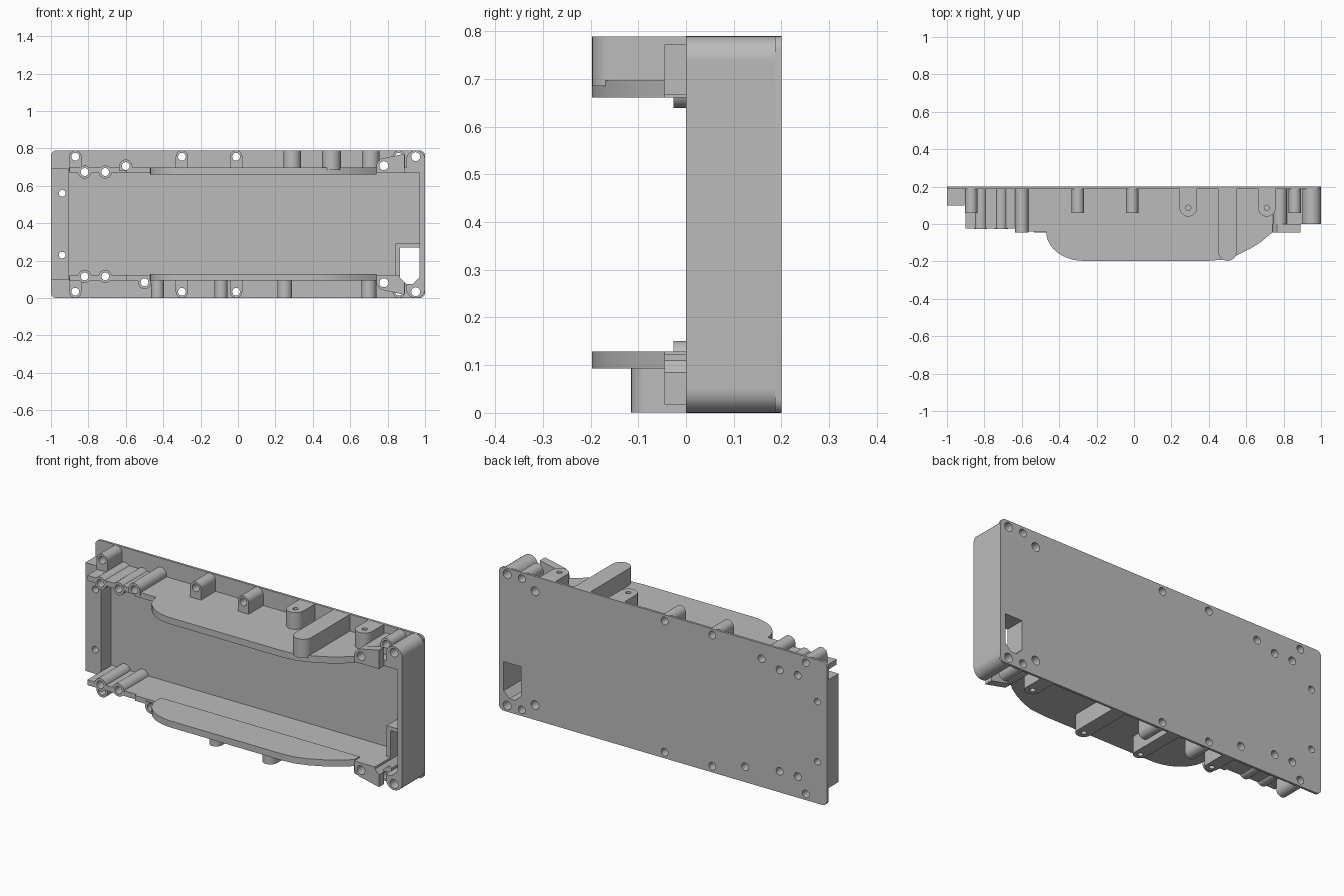
import bpy, bmesh, math

if "Cube" in bpy.data.objects:
    bpy.data.objects.remove(bpy.data.objects["Cube"])

H = 0.79          # overall height
FLOOR = 0.187     # front face of the back plate
BACK = 0.2

grey = bpy.data.materials.new("plain grey")
grey.use_nodes = True
grey.diffuse_color = (0.5, 0.5, 0.5, 1)
grey.node_tree.nodes["Principled BSDF"].inputs["Base Color"].default_value = (0.5, 0.5, 0.5, 1)

parts = []


def add_prism(bm, pts, lo, hi, axis):
    """Extrude an outline along y (outline in x, z) or z (outline in x, y)."""
    def place(p, t):
        return (p[0], t, p[1]) if axis == "y" else (p[0], p[1], t)
    a = [bm.verts.new(place(p, lo)) for p in pts]
    b = [bm.verts.new(place(p, hi)) for p in pts]
    bm.faces.new(a)
    bm.faces.new(b[::-1])
    for i in range(len(pts)):
        j = (i + 1) % len(pts)
        bm.faces.new((a[i], b[i], b[j], a[j]))


def finish(name, bm):
    bmesh.ops.recalc_face_normals(bm, faces=bm.faces)
    mesh = bpy.data.meshes.new(name)
    bm.to_mesh(mesh)
    bm.free()
    ob = bpy.data.objects.new(name, mesh)
    bpy.context.collection.objects.link(ob)
    mesh.materials.append(grey)
    return ob


def prism(name, pts, lo, hi, axis="y"):
    bm = bmesh.new()
    add_prism(bm, pts, min(lo, hi), max(lo, hi), axis)
    parts.append(finish(name, bm))


def box(x0, x1, v0, v1):
    return [(x0, v0), (x1, v0), (x1, v1), (x0, v1)]


def circle(x, v, r, n=24):
    return [(x + r * math.cos(i * math.tau / n), v + r * math.sin(i * math.tau / n)) for i in range(n)]


def tongue(x, v, r, end):
    """Half-round tip at (x, v) with straight sides running to end."""
    s = 1 if v > end else -1
    arc = [(x + r * math.cos(i * math.pi / 14), v + s * r * math.sin(i * math.pi / 14)) for i in range(15)]
    return arc + [(x - r, end), (x + r, end)]


def rounded(x0, x1, z0, z1, r, n=6):
    pts = []
    corners = [(x1 - r, z1 - r), (x0 + r, z1 - r), (x0 + r, z0 + r), (x1 - r, z0 + r)]
    for q, (cx, cz) in enumerate(corners):
        for i in range(n + 1):
            a = (q + i / n) * math.pi / 2
            pts.append((cx + r * math.cos(a), cz + r * math.sin(a)))
    return pts


cuts = bmesh.new()


def hole(x, z, r=0.021, front=-0.3):
    add_prism(cuts, circle(x, z, r, 20), front, 0.3, "y")


# Back plate and end walls
prism("back_plate", rounded(-1, 1, 0, H, 0.03), FLOOR, BACK)
prism("left_end_wall", box(0.97, 1, 0.05, H - 0.05), 0, FLOOR + 0.003)
prism("right_end_step", box(-1, -0.905, 0.097, H - 0.097), 0.1, FLOOR + 0.003)
for z in (0.23, 0.56):
    hole(-0.94, z, 0.018)

# Bulging outline of the long walls
bulge = [(-0.27 - 0.2 * math.cos(i * math.pi / 20), -0.04 - 0.157 * math.sin(i * math.pi / 20)) for i in range(11)]
bulge += [(0.4, -0.197), (0.48, -0.19), (0.55, -0.167), (0.62, -0.133), (0.68, -0.095), (0.74, -0.045)]
wall = [(-0.9, FLOOR + 0.003), (-0.9, -0.025), (-0.6, -0.025), (-0.6, -0.04)] + bulge
wall += [(0.89, -0.045), (0.89, 0), (0.98, 0), (0.98, FLOOR + 0.003)]
lip = bulge + [(0.74, 0), (-0.47, 0)]

for side in ("upper", "lower"):
    top = side == "upper"

    def m(z):
        return z if top else H - z

    prism(side + "_long_wall", wall, m(0.668), m(0.697), "z")
    prism(side + "_wall_lip", lip, m(0.661), m(0.6965), "z")

    # Screw bosses standing on the plate outside the wall
    for x in (-0.87, -0.3, -0.01, 0.86):
        prism(side + "_screw_boss", tongue(x, m(0.756), 0.033, m(0.68)), 0.06, FLOOR + 0.003)
        hole(x, m(0.756), front=0.02 if x > 0.5 else -0.3)

    # Round bosses grouped at the right end
    for x in (-0.82, -0.71):
        prism(side + "_wall_boss", circle(x, m(0.674), 0.035), -0.026, FLOOR + 0.003)
        hole(x, m(0.674))
    x = -0.6 if top else -0.5
    prism(side + "_offset_boss", tongue(x, m(0.706), 0.035, m(0.68)), -0.045, FLOOR + 0.003)
    hole(x, m(0.706))

    # Corner post and the ear beside it
    prism(side + "_corner_post", tongue(0.95, m(0.74), 0.05, m(0.68)), 0, FLOOR + 0.003)
    hole(0.95, m(0.756), 0.024)
    ear = [(0.74, 0.67), (0.74, 0.715), (0.765, 0.745), (0.89, 0.772), (0.89, 0.67)]
    prism(side + "_ear", [(u, m(v)) for u, v in ear], -0.045, 0)
    prism(side + "_ear_boss", tongue(0.78, m(0.708), 0.038, m(0.68)), -0.0445, FLOOR + 0.003)
    hole(0.78, m(0.708), 0.024)

    # Upright lugs: x, radius, tip y
    if top:
        lugs = [(0.29, 0.047, 0.04), (0.5, 0.05, -0.197), (0.71, 0.047, 0.04)]
    else:
        lugs = [(-0.43, 0.035, 0.03), (-0.09, 0.035, -0.095), (0.25, 0.04, -0.115), (0.7, 0.04, 0.04)]
    for x, r, tip in lugs:
        prism(side + "_lug", tongue(x, tip + r, r, FLOOR + 0.003), m(0.685), m(0.789), "z")
        if x != 0.5:
            add_prism(cuts, circle(x, tip + r, 0.014, 16), min(m(0.73), m(0.85)), max(m(0.73), m(0.85)), "z")

# Cable window with its raised frame
prism("window_frame", box(0.842, 0.98, 0.12, 0.292), 0.09, FLOOR + 0.003)
window = [(0.865, 0.27), (0.97, 0.27), (0.97, 0.11), (0.935, 0.075), (0.9, 0.075), (0.865, 0.11)]
add_prism(cuts, window, -0.3, 0.3, "y")

# Drill everything, then discard the cutter
cutter = finish("hole_cutter", cuts)
cutter.hide_render = True
for ob in parts:
    mod = ob.modifiers.new("holes", "BOOLEAN")
    mod.operation = "DIFFERENCE"
    mod.solver = "EXACT"
    mod.object = cutter
    bpy.context.view_layer.objects.active = ob
    bpy.ops.object.modifier_apply(modifier=mod.name)
bpy.data.objects.remove(cutter)

# Smooth the curved faces, keep edges sharp
bpy.ops.object.select_all(action="DESELECT")
for ob in parts:
    ob.select_set(True)
bpy.context.view_layer.objects.active = parts[0]
bpy.ops.object.shade_smooth_by_angle(angle=math.radians(30))
